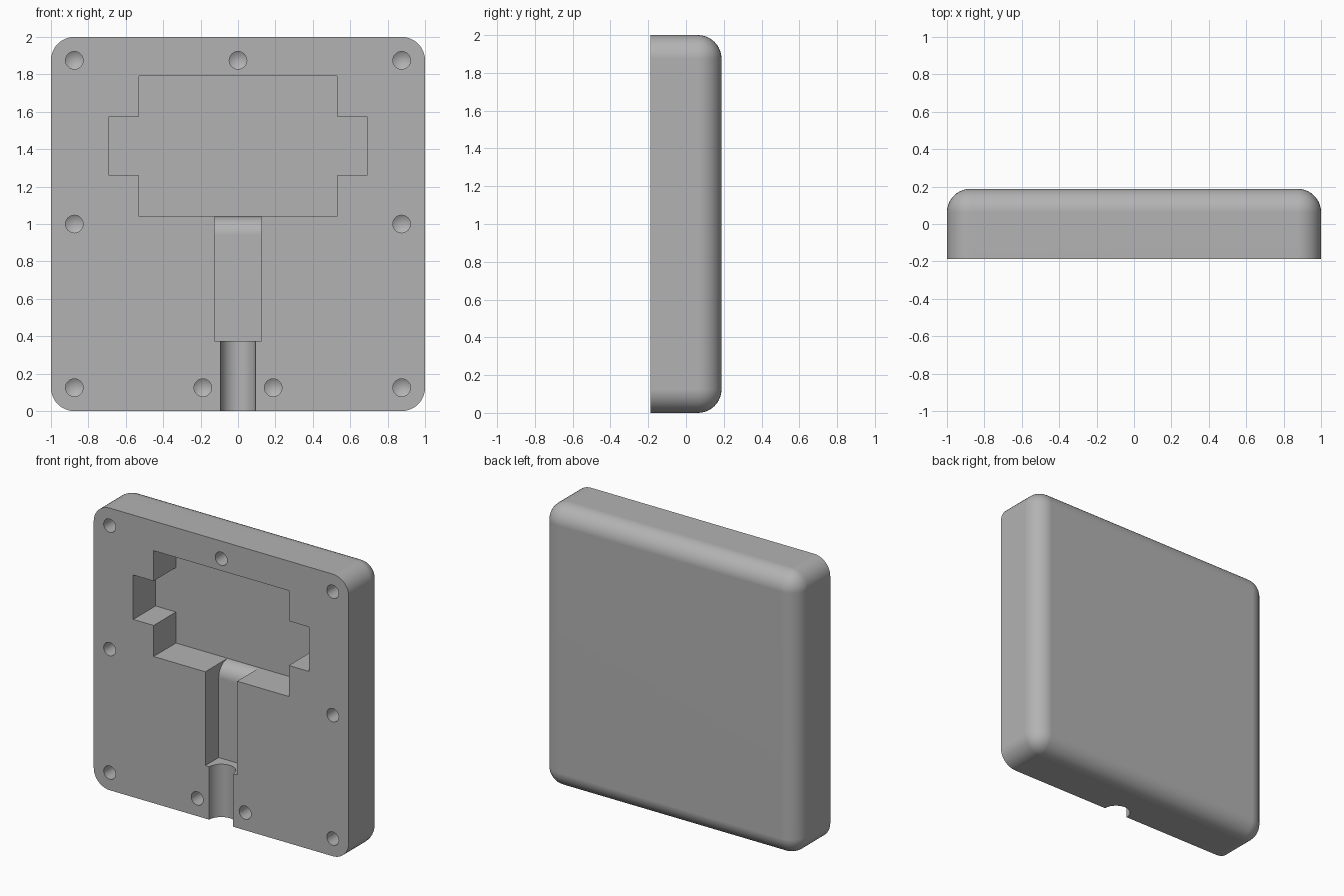
import bpy, bmesh, math
from mathutils import Vector, Matrix

cube = bpy.data.objects.get("Cube")
if cube:
    bpy.data.objects.remove(cube, do_unlink=True)

FRONT, BACK = -0.188, 0.188
ROUND = 0.125
POCKET, SLOT = 0.25, 0.15      # recess depths

grey = bpy.data.materials.new("light grey")
grey.use_nodes = True
colour = (0.45, 0.45, 0.45, 1)
grey.diffuse_color = colour
grey.node_tree.nodes["Principled BSDF"].inputs["Base Color"].default_value = colour


def make_object(name, bm):
    bmesh.ops.recalc_face_normals(bm, faces=bm.faces)
    mesh = bpy.data.meshes.new(name)
    bm.to_mesh(mesh)
    bm.free()
    mesh.materials.append(grey)
    obj = bpy.data.objects.new(name, mesh)
    bpy.context.collection.objects.link(obj)
    return obj


def prism(name, outline, direction):
    """Extrude a closed outline of 3D points along a direction."""
    bm = bmesh.new()
    face = bm.faces.new([bm.verts.new(p) for p in outline])
    result = bmesh.ops.extrude_face_region(bm, geom=[face])
    moved = [v for v in result["geom"] if isinstance(v, bmesh.types.BMVert)]
    bmesh.ops.translate(bm, verts=moved, vec=Vector(direction))
    return make_object(name, bm)


def spin(name, profile, x, z, steps=32):
    """Blind hole: revolve (radius, y) points, ending on the axis."""
    bm = bmesh.new()
    verts = [bm.verts.new((x + r, y, z)) for r, y in profile]
    edges = [bm.edges.new(pair) for pair in zip(verts, verts[1:])]
    bmesh.ops.spin(bm, geom=verts + edges, cent=(x, 0, z), axis=(0, 1, 0),
                   angle=math.tau, steps=steps)
    bmesh.ops.remove_doubles(bm, verts=bm.verts, dist=0.0001)
    return make_object(name, bm)


# Block with rounded upright corners and a rounded back edge
bm = bmesh.new()
bmesh.ops.create_cube(bm, size=1, matrix=Matrix.Translation((0, 0, 1))
                      @ Matrix.Diagonal((2, BACK - FRONT, 2, 1)))
edges = [e for e in bm.edges if any(v.co.y > 0 for v in e.verts)]
bmesh.ops.bevel(bm, geom=edges, offset=ROUND, segments=10, profile=0.5,
                affect='EDGES')
body = make_object("housing_half", bm)

cutters = []
OPEN = FRONT - 0.1

# Cross-shaped pocket
half = [(0.53, 1.04), (0.53, 1.26), (0.69, 1.26),
        (0.69, 1.575), (0.53, 1.575), (0.53, 1.79)]
cross = half + [(-x, z) for x, z in reversed(half)]
cutters.append(prism("pocket_cutter", [(x, OPEN, z) for x, z in cross],
                     (0, FRONT + POCKET - OPEN, 0)))

# Slot whose floor rolls over into the pocket
lip = POCKET - SLOT
side = [(OPEN, 0.375)]
side.append((FRONT + SLOT, 0.375))
for i in range(11):
    a = math.pi / 2 * i / 10
    side.append((FRONT + POCKET - lip * math.cos(a), 1.04 - lip + lip * math.sin(a)))
side += [(FRONT + SLOT, 1.1), (OPEN, 1.1)]
cutters.append(prism("slot_cutter", [(-0.125, y, z) for y, z in side], (0.25, 0, 0)))

# Half-round cable channel
ring = [math.tau * i / 40 for i in range(40)]
cutters.append(prism("channel_cutter",
                     [(0.094 * math.cos(a), FRONT + 0.094 * math.sin(a), -0.1) for a in ring],
                     (0, 0, 0.5)))

# Screw holes with conical bottoms
holes = [(s * 0.875, z) for s in (-1, 1) for z in (0.125, 1.0, 1.875)]
holes += [(0, 1.875), (-0.188, 0.125), (0.188, 0.125)]
drill = [(0, OPEN), (0.047, OPEN), (0.047, FRONT + 0.19), (0, FRONT + 0.22)]
for x, z in holes:
    cutters.append(spin("screw_hole_cutter", drill, x, z))

# Cut every recess, then remove the cutters
bpy.context.view_layer.objects.active = body
body.select_set(True)
for cutter in cutters:
    cutter.hide_render = True
    cut = body.modifiers.new("cut", 'BOOLEAN')
    cut.operation = 'DIFFERENCE'
    cut.solver = 'EXACT'
    cut.object = cutter
    bpy.ops.object.modifier_apply(modifier=cut.name)
    bpy.data.objects.remove(cutter, do_unlink=True)

# Smooth rounds, crisp edges, level flats
bpy.ops.object.shade_smooth_by_angle(angle=math.radians(25))
level = body.modifiers.new("level_flats", 'WEIGHTED_NORMAL')
level.keep_sharp = True
